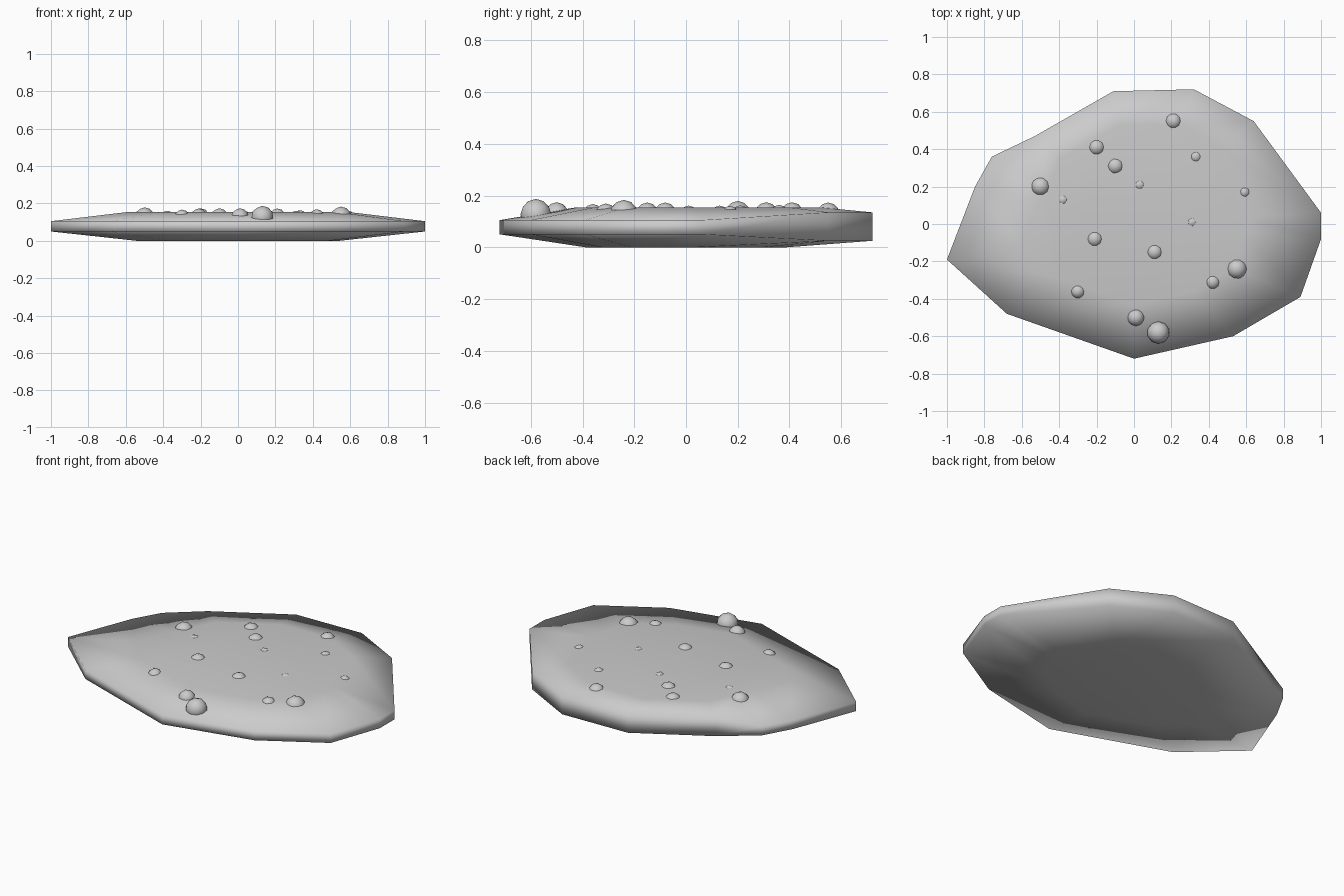
import bpy
import bmesh
from mathutils import Vector

cube = bpy.data.objects.get("Cube")
if cube:
    bpy.data.objects.remove(cube, do_unlink=True)

# Single stone colour
stone = bpy.data.materials.new("stone_grey")
stone.use_nodes = True
grey = (0.6, 0.6, 0.6, 1)
stone.diffuse_color = grey
stone.node_tree.nodes["Principled BSDF"].inputs["Base Color"].default_value = grey


def finish(bm, name, location=(0, 0, 0)):
    bmesh.ops.recalc_face_normals(bm, faces=bm.faces)
    for face in bm.faces:
        face.smooth = True
    mesh = bpy.data.meshes.new(name)
    bm.to_mesh(mesh)
    bm.free()
    mesh.materials.append(stone)
    obj = bpy.data.objects.new(name, mesh)
    obj.location = location
    bpy.context.collection.objects.link(obj)
    return obj


# Slab: an irregular outline, lofted through four rings
outline = [(-1, -0.19), (-0.68, -0.48), (0, -0.72), (0.53, -0.6), (0.89, -0.39),
           (1, -0.08), (1, 0.06), (0.64, 0.55), (0.32, 0.72), (-0.11, 0.71),
           (-0.53, 0.47), (-0.76, 0.36), (-0.85, 0.2)]


def ring_points(ring):
    for x, y in outline:
        back = y > 0.4
        scale, z = {
            "base": (0.54, 0),
            "lower_rim": (1, 0.025 if back else 0.05),
            "upper_rim": (1, 0.135 if back else 0.105),
            "plateau": (0.74 if back else 0.6, 0.153),
        }[ring]
        yield Vector((x * scale, y * scale, z))


bm = bmesh.new()
rings = [[bm.verts.new(p) for p in ring_points(r)]
         for r in ("base", "lower_rim", "upper_rim", "plateau")]
count = len(outline)
for low, high in zip(rings, rings[1:]):
    for i in range(count):
        j = (i + 1) % count
        bm.faces.new((low[i], low[j], high[j], high[i]))
bm.faces.new(rings[-1])
bm.faces.new(rings[0][::-1])
finish(bm, "stone_slab")

# Pebbles: x, y, radius, all half sunk into the slab
pebbles = [(-0.5, 0.2, 0.052), (-0.38, 0.13, 0.034), (-0.2, 0.41, 0.047),
           (-0.1, 0.31, 0.047), (0.03, 0.21, 0.035), (0.21, 0.55, 0.046),
           (0.33, 0.36, 0.037), (0.59, 0.17, 0.033), (0.31, 0.01, 0.034),
           (-0.21, -0.08, 0.046), (0.11, -0.15, 0.046), (-0.3, -0.36, 0.04),
           (0.42, -0.31, 0.042), (0.55, -0.24, 0.056), (0.01, -0.5, 0.047),
           (0.13, -0.58, 0.06)]
for n, (x, y, radius) in enumerate(pebbles, 1):
    bm = bmesh.new()
    bmesh.ops.create_icosphere(bm, subdivisions=2, radius=radius)
    finish(bm, f"pebble_{n}", (x, y, 0.127))
